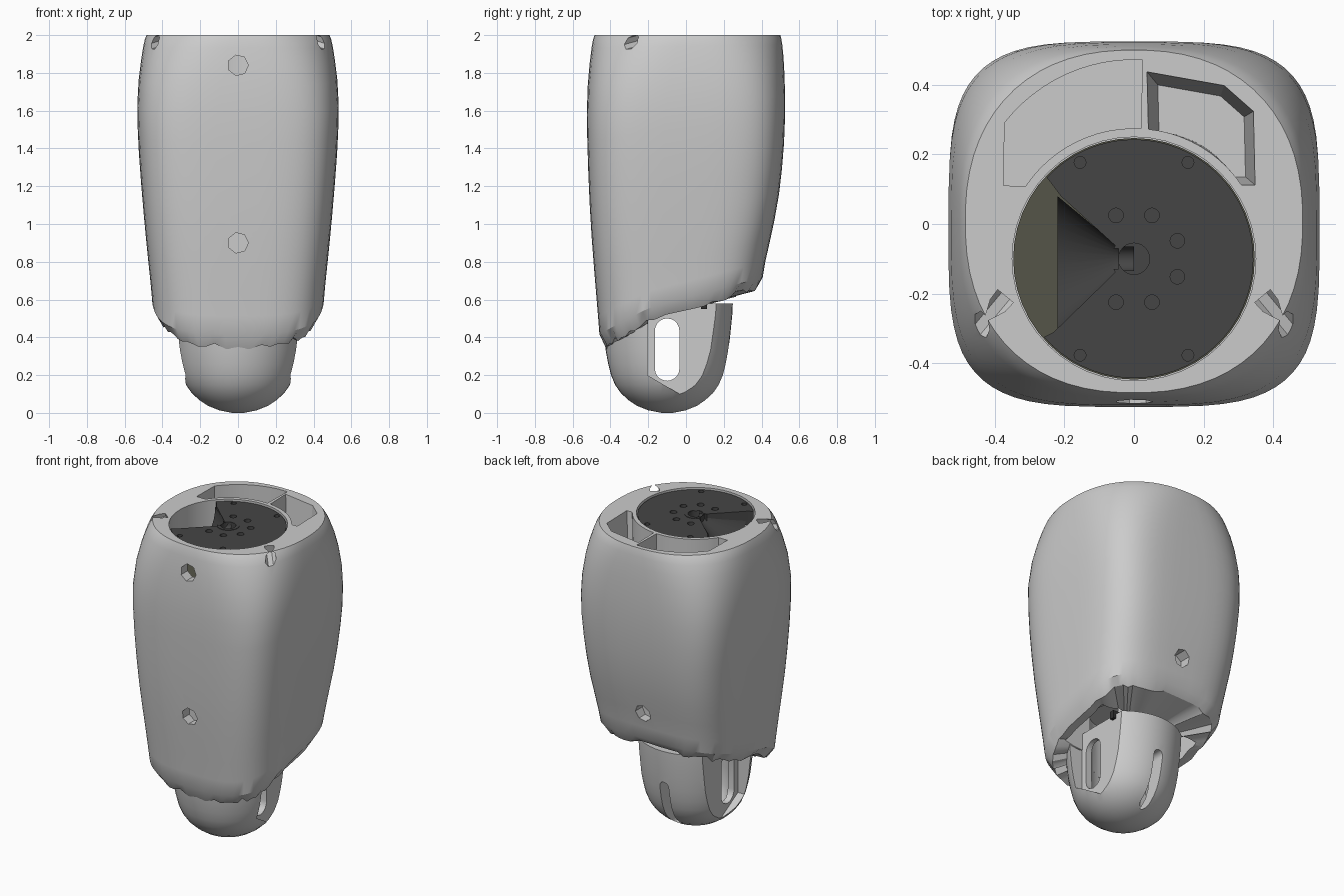
import bpy, bmesh, random
from math import sin, cos, pi, radians, copysign
from mathutils import Vector, Matrix

if "Cube" in bpy.data.objects:
    bpy.data.objects.remove(bpy.data.objects["Cube"])

random.seed(4)
CY = -0.1  # y of the dome and disc axis


def make(name, bm, color=None):
    bmesh.ops.recalc_face_normals(bm, faces=bm.faces)
    me = bpy.data.meshes.new(name)
    bm.to_mesh(me)
    bm.free()
    ob = bpy.data.objects.new(name, me)
    bpy.context.collection.objects.link(ob)
    if color:
        mat = bpy.data.materials.new(name + "_mat")
        mat.diffuse_color = (*color, 1)
        mat.use_nodes = True
        mat.node_tree.nodes["Principled BSDF"].inputs["Base Color"].default_value = mat.diffuse_color
        me.materials.append(mat)
    return ob


def loft(name, rings, color=None, end=None):
    """Skin closed rings; first ring fans to `end` if given."""
    bm = bmesh.new()
    vr = [[bm.verts.new(p) for p in r] for r in rings]
    n = len(vr[0])
    for a, b in zip(vr, vr[1:]):
        for i in range(n):
            bm.faces.new((a[i], a[(i + 1) % n], b[(i + 1) % n], b[i]))
    if end:
        c = bm.verts.new(end)
        for i in range(n):
            bm.faces.new((vr[0][i], vr[0][(i + 1) % n], c))
    else:
        bm.faces.new(vr[0])
    bm.faces.new(vr[-1])
    return make(name, bm, color)


def prism(name, pts, lo, hi, axis="z", taper=1.0, color=None):
    """Extrude a 2D outline along z (xy), x (yz) or y (xz)."""
    put = {"z": lambda u, v, w: (u, v, w), "x": lambda u, v, w: (w, u, v),
           "y": lambda u, v, w: (u, w, v)}[axis]
    mu = sum(p[0] for p in pts) / len(pts)
    mv = sum(p[1] for p in pts) / len(pts)
    low = [put(mu + (u - mu) * taper, mv + (v - mv) * taper, lo) for u, v in pts]
    return loft(name, [low, [put(u, v, hi) for u, v in pts]], color)


def arc(cx, cy, r, a0, a1, n):
    return [(cx + r * cos(radians(a0 + (a1 - a0) * i / n)),
             cy + r * sin(radians(a0 + (a1 - a0) * i / n))) for i in range(n + 1)]


def circle(cx, cy, r, n=32):
    return arc(cx, cy, r, 0, 360, n)[:-1]


def box(y0, y1, z0, z1):
    return [(y0, z0), (y1, z0), (y1, z1), (y0, z1)]


def slot(cu, v0, v1, r):
    return arc(cu, v1 - r, r, 0, 180, 10) + arc(cu, v0 + r, r, 180, 360, 10)


def lathe(name, prof, n=48):
    return loft(name, [[(r * cos(2 * pi * i / n), CY + r * sin(2 * pi * i / n), z)
                        for i in range(n)] for r, z in prof])


def cut(ob, *cutters):
    for c in cutters:
        c.hide_render = True
        m = ob.modifiers.new("cut", "BOOLEAN")
        m.operation, m.solver, m.object = "DIFFERENCE", "EXACT", c
        bpy.context.view_layer.objects.active = ob
        bpy.ops.object.modifier_apply(modifier=m.name)
        bpy.data.objects.remove(c)


# Outer shell: rounded-square sections (z, half x, front y, back y, exponent)
PROF = [(0.3, .435, -.45, .37, 3.2), (0.5, .447, -.465, .38, 3.4), (0.68, .462, -.48, .40, 3.6),
        (0.8, .475, -.49, .42, 3.7), (1.0, .495, -.505, .465, 3.9), (1.2, .512, -.515, .50, 4),
        (1.4, .527, -.522, .518, 4), (1.6, .535, -.526, .526, 3.8), (1.75, .528, -.52, .524, 3.4),
        (1.88, .512, -.508, .517, 2.9), (1.97, .497, -.495, .508, 2.5), (2.0, .485, -.485, .5, 2.3)]


def section(z, a):
    for p, q in zip(PROF, PROF[1:]):
        if z <= q[0]:
            break
    t = (z - p[0]) / (q[0] - p[0])
    _, hx, f, b, e = [u + (v - u) * t for u, v in zip(p, q)]
    c, s = cos(a), sin(a)
    return (hx * copysign(abs(c) ** (2 / e), c),
            (f + b) / 2 + (b - f) / 2 * copysign(abs(s) ** (2 / e), s))


def rim(y):
    return .55 + .28 * y if y > -.2 else .494 + .55 * (y + .2)


N = 64
rings = []
for k, t in enumerate([0, .04, .1, .18, .26, .36, .46, .56, .66, .75, .84, .91, .96, .985, 1]):
    ring = []
    for i in range(N):
        a = 2 * pi * (i + .5) / N
        z = .5 + 1.5 * t
        for _ in range(4):
            x, y = section(z, a)
            z = rim(y) + t * (2 - rim(y))
        if k == 0:  # ragged, tucked-in lower rim
            x, y, z = x * .92, y * .93, z + random.uniform(-.018, .018)
        ring.append((x, y, z))
    rings.append(ring)
shell = loft("outer_shell", rings, end=(0, -.08, .53))

# Disc seat, two rear pockets behind the collar, cavity above the dome
cut(shell, prism("c", circle(0, CY, .35, 48), 1.55, 2.2),
    prism("c", [(-.375, .11)] + arc(0, CY, .375, 146, 87, 12) + arc(0, 0, .472, 87, 142, 12), 1.45, 2.2),
    prism("c", arc(0, CY, .375, 84, 34, 10) + [(.35, .11), (.345, .325), (.26, .4), (.035, .44)],
          1.72, 2.02, taper=.8),
    prism("c", circle(0, CY, .2), .3, .75))
for s in (-1, 1):
    x0, x1 = sorted((s * .15, s * .36))
    cut(shell, prism("c", box(-.2, .14, .3, .72), x0, x1, "x"))
# Screw holes front and back
for y, z in ((-.51, 1.84), (-.5, .9), (.44, .9)):
    cut(shell, prism("c", circle(0, z, .055, 7), y - .07, y + .07, "y"))
# Small notches at the upper front corners
for s in (-1, 1):
    bm = bmesh.new()
    bmesh.ops.create_cone(bm, cap_ends=True, segments=7, radius1=.035, radius2=.035, depth=.2)
    d = Vector((s * .75, -.9, -.25))
    bm.transform(Matrix.Translation((s * .43, -.28, 1.965)) @ d.to_track_quat("Z", "Y").to_matrix().to_4x4())
    cut(shell, make("c", bm))

# Hollow dome at the lower end
dome = lathe("lower_dome", [(.03, 0), (.1, .014), (.16, .038), (.205, .068), (.245, .105), (.275, .148),
                            (.297, .2), (.312, .26), (.325, .33), (.335, .42), (.345, .52), (.348, .58)])
cut(dome, lathe("c", [(.05, .05), (.12, .075), (.17, .12), (.195, .18), (.2, .3), (.2, .7)]))
for s in (-1, 1):  # side flats
    x0, x1 = sorted((s * .23, s * .6))
    cut(dome, prism("c", [(-.205, .2), (0, .08), (.0, .03), (.3, .03), (.3, .8), (-.205, .8)], x0, x1, "x"))
cut(dome, prism("c", slot(-.1, .17, .5, .065), -.6, .6, "x"),
    prism("c", slot(0, .04, .37, .032), .0, .5, "y"))
# Lugs at the head of each flat
for s in (-1, 1):
    x0, x1 = sorted((s * .2, s * .25))
    prism("flat_lug", box(.08, .11, .55, .6), x0, x1, "x", color=(.03, .03, .03))

# Motor cover below the disc
prism("motor_cover", circle(0, CY, .347, 48), 1.56, 1.68, color=(.09, .09, .065))

# Drive disc with an open wedge, bolt holes and hub bore
DARK = (.06, .06, .06)
disc = prism("drive_disc", arc(0, CY, .343, -139, 137, 48) +
             [(-.21, .08), (-.045, -.07), (-.045, -.13), (-.23, -.31)], 1.9, 1.99, color=DARK)
bolts = [(sx * .155, CY + sy * .277, .017) for sx in (-1, 1) for sy in (-1, 1)]
bolts += [(.135 * cos(radians(a)), CY + .135 * sin(radians(a)), .021)
          for a in (-112.5, -67.5, -22.5, 22.5, 67.5, 112.5)]
for x, y, r in bolts:
    cut(disc, prism("c", circle(x, y, r, 16), 1.94, 2.1))
cut(disc, prism("c", circle(0, CY, .045, 24), 1.93, 2.1))
hub = prism("hub_ring", circle(0, CY, .066, 32), 1.95, 1.993, color=DARK)
cut(hub, prism("c", circle(0, CY, .046, 24), 1.9, 2.1),
    prism("c", box(-.2, -.042, -.13, -.07), 1.9, 2.1))

# Half-cone trough running out from the hub
bm = bmesh.new()
lines = [[bm.verts.new((x, cy + r * cos(pi * i / 16), 1.985 - r * sin(pi * i / 16))) for i in range(17)]
         for x, cy, r in ((0, CY, .035), (-.045, CY, .035), (-.22, -.115, .195))]
for a, b in zip(lines, lines[1:]):
    for i in range(16):
        bm.faces.new((a[i], a[i + 1], b[i + 1], b[i]))
make("cable_trough", bm, DARK)

# Smooth shading with crisp edges
bpy.ops.object.select_all(action="DESELECT")
for ob in bpy.context.collection.objects:
    ob.select_set(True)
    bpy.context.view_layer.objects.active = ob
bpy.ops.object.shade_smooth_by_angle(angle=radians(30))
